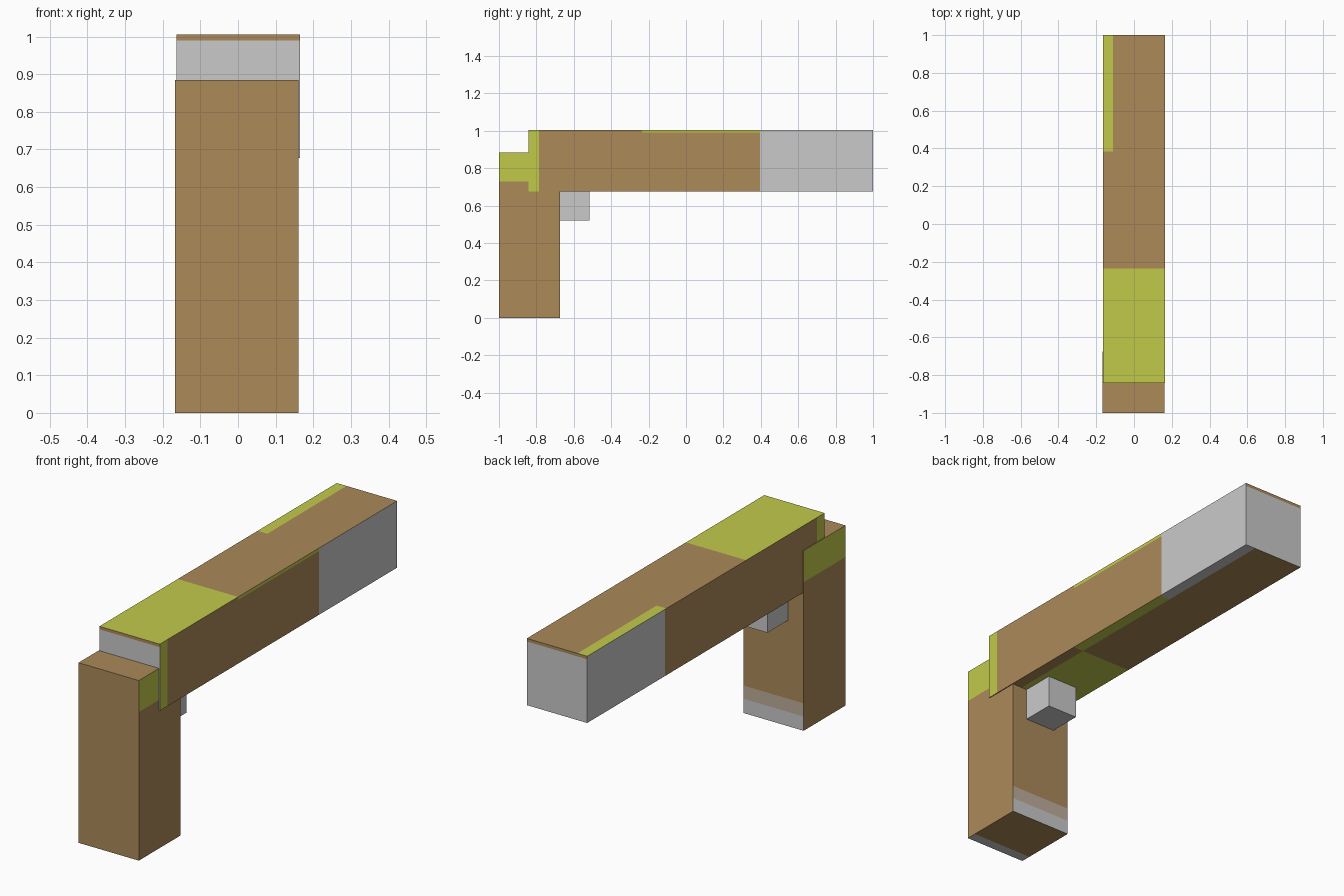
import bpy, bmesh
from mathutils import Vector

if "Cube" in bpy.data.objects:
    bpy.data.objects.remove(bpy.data.objects["Cube"])


def srgb(*rgb):
    lin = [(c / 255 / 12.92) if c < 10 else ((c / 255 + 0.055) / 1.055) ** 2.4 for c in rgb]
    return (*lin, 1.0)


COLOURS = [("wood_brown", (171, 138, 89)), ("moss_yellow", (194, 202, 74)),
           ("plain_grey", (202, 202, 202)), ("pale_tan", (190, 174, 154))]
BROWN, MOSS, GREY, TAN = range(4)
mats = []
for label, rgb in COLOURS:
    m = bpy.data.materials.new(label)
    m.diffuse_color = srgb(*rgb)
    m.use_nodes = True
    m.node_tree.nodes["Principled BSDF"].inputs["Base Color"].default_value = m.diffuse_color
    mats.append(m)


def box(name, lo, hi, rule, cuts=()):
    """Box from corner to corner, sliced at (axis, value) and coloured by rule."""
    lo, hi = Vector(lo), Vector(hi)
    bm = bmesh.new()
    bmesh.ops.create_cube(bm, size=1)
    for v in bm.verts:
        v.co = [(lo[i] + hi[i]) / 2 + v.co[i] * (hi[i] - lo[i]) for i in range(3)]
    for axis, value in cuts:
        co, no = Vector(), Vector()
        co[axis], no[axis] = value, 1
        bmesh.ops.bisect_plane(bm, geom=bm.verts[:] + bm.edges[:] + bm.faces[:],
                               plane_co=co, plane_no=no)
    bm.normal_update()
    for f in bm.faces:
        f.material_index = rule(f.calc_center_median(), f.normal)
    me = bpy.data.meshes.new(name)
    bm.to_mesh(me)
    bm.free()
    for m in mats:
        me.materials.append(m)
    ob = bpy.data.objects.new(name, me)
    bpy.context.collection.objects.link(ob)
    return ob


def post_colour(c, n):
    if abs(n.x) > 0.5:                       # mossy band at the top of the sides
        return MOSS if c.z > 0.73 else BROWN
    if n.y > 0.5:                            # worn foot on the back
        return GREY if c.z < 0.07 else TAN if c.z < 0.135 else BROWN
    if n.z < -0.5 and c.y < -0.95:
        return GREY
    return BROWN


def beam_colour(c, n):
    if n.z > 0.5:                            # top
        return MOSS if c.y < -0.235 or (c.x < -0.11 and c.y > 0.385) else BROWN
    if n.z < -0.5:                           # underside, with a strip on the right
        if c.x > 0.11:
            return GREY if c.y > 0.385 else MOSS if c.y > -0.235 else BROWN
        return MOSS if c.y < -0.235 else BROWN
    if abs(n.y) > 0.5:                       # end grain
        return BROWN if c.z > 0.99 else GREY
    if c.y > 0.395:                          # sides
        return GREY
    if c.y < -0.785 or (n.x > 0.5 and c.z > 0.99 and c.y > -0.235):
        return MOSS
    return BROWN


# Upright post
box("post", (-0.167, -1, 0), (0.161, -0.675, 0.885), post_colour,
    [(2, 0.07), (2, 0.135), (2, 0.73), (1, -0.95)])

# Horizontal beam
box("beam", (-0.163, -0.843, 0.677), (0.165, 1, 1.005), beam_colour,
    [(0, -0.11), (0, 0.11), (1, -0.785), (1, -0.235), (1, 0.385), (1, 0.395), (2, 0.99)])

# Small support block in the inner corner
box("support_block", (-0.082, -0.675, 0.52), (0.08, -0.515, 0.677), lambda c, n: GREY)
